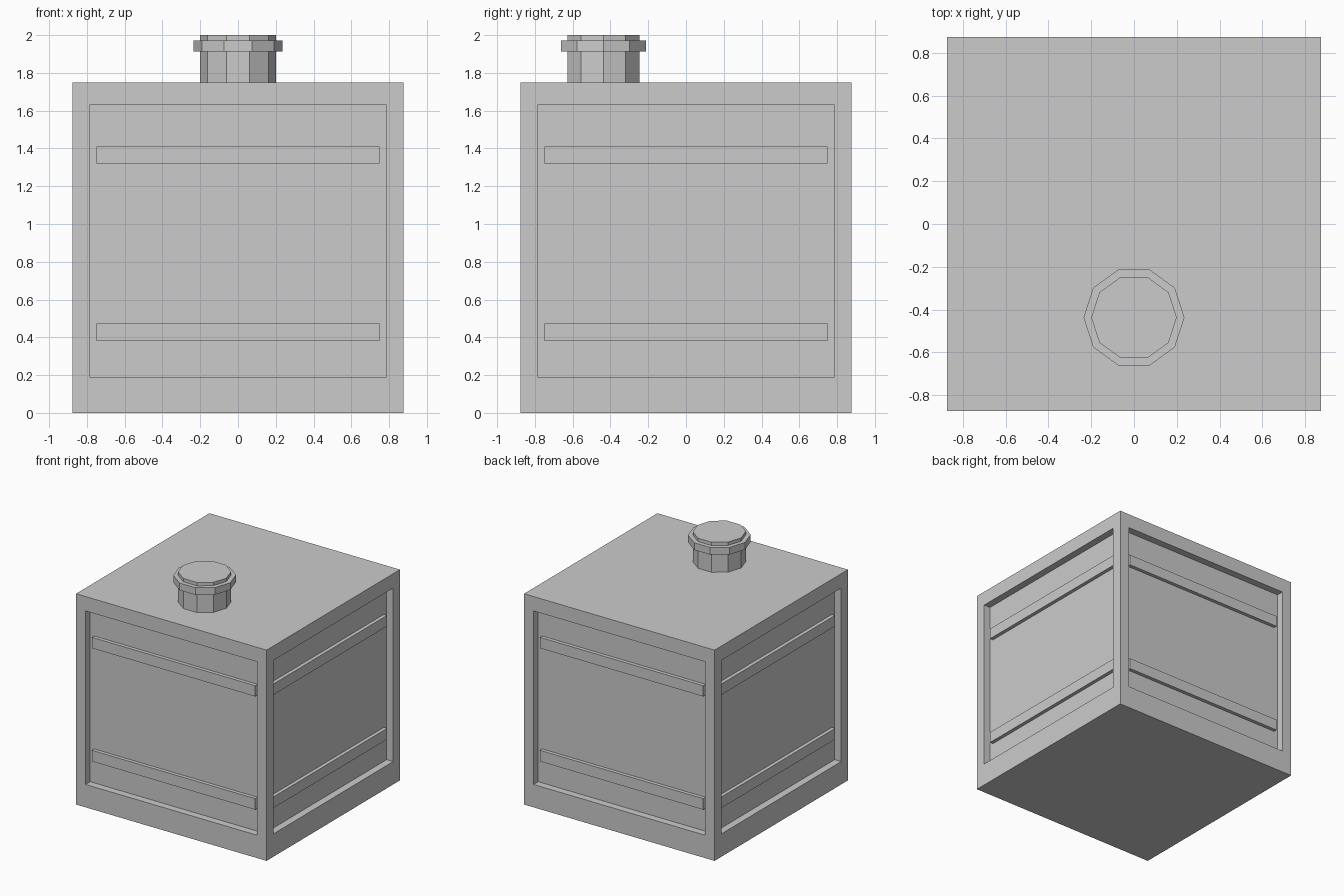
import bpy, bmesh, math
from mathutils import Matrix, Vector

if "Cube" in bpy.data.objects:
    bpy.data.objects.remove(bpy.data.objects["Cube"])

HALF, HEIGHT = 0.875, 1.75        # body half width and height
OPEN_X = 0.75                     # half width of the side openings
OPEN_Z = (0.19, 1.63)             # bottom and top of the side openings
RECESS, BAND = 0.06, 0.03         # panel depth, band thickness
CAP_Y = -0.4375

grey = bpy.data.materials.new("plain grey")
grey.diffuse_color = (0.6, 0.6, 0.6, 1)
grey.use_nodes = True
grey.node_tree.nodes["Principled BSDF"].inputs["Base Color"].default_value = grey.diffuse_color


def finish(name, bm):
    bmesh.ops.recalc_face_normals(bm, faces=bm.faces)
    mesh = bpy.data.meshes.new(name)
    bm.to_mesh(mesh)
    bm.free()
    mesh.materials.append(grey)
    obj = bpy.data.objects.new(name, mesh)
    bpy.context.collection.objects.link(obj)
    return obj


def box(bm, size, centre):
    m = Matrix.Translation(centre) @ Matrix.Diagonal((*size, 1))
    bmesh.ops.create_cube(bm, size=1, matrix=m)


def prism(name, radius, z0, z1):
    bm = bmesh.new()
    bmesh.ops.create_cone(bm, cap_ends=True, segments=10, radius1=radius,
                          radius2=radius, depth=z1 - z0,
                          matrix=Matrix.Translation((0, CAP_Y, (z0 + z1) / 2)))
    # turn so that a corner points along +x
    a = min((math.atan2(v.co.y - CAP_Y, v.co.x) for v in bm.verts), key=abs)
    bmesh.ops.rotate(bm, verts=bm.verts, cent=(0, CAP_Y, 0),
                     matrix=Matrix.Rotation(-a, 3, 'Z'))
    return finish(name, bm)


# Tank body with a recessed panel on each of the four sides
bm = bmesh.new()
box(bm, (2 * HALF, 2 * HALF, HEIGHT), (0, 0, HEIGHT / 2))
bm.normal_update()
sides = [f for f in bm.faces if abs(f.normal.z) < 0.5]
bmesh.ops.inset_individual(bm, faces=sides, thickness=HALF - OPEN_X, depth=0)
for f in sides:
    for v in f.verts:
        v.co.z = OPEN_Z[0] if v.co.z < HEIGHT / 2 else OPEN_Z[1]
bm.normal_update()
bmesh.ops.inset_individual(bm, faces=sides, thickness=0, depth=-RECESS)
finish("tank_body", bm)

# Two horizontal bands lying in each recess
for i, side in enumerate(("front", "right", "back", "left")):
    bm = bmesh.new()
    for z0, z1 in ((0.38, 0.472), (1.32, 1.41)):
        box(bm, (2 * OPEN_X, BAND, z1 - z0),
            (0, -(HALF - RECESS + BAND / 2), (z0 + z1) / 2))
    bmesh.ops.rotate(bm, verts=bm.verts, cent=Vector(),
                     matrix=Matrix.Rotation(i * math.pi / 2, 3, 'Z'))
    finish(side + "_bands", bm)

# Filler neck and its rim
prism("filler_neck", 0.2, HEIGHT, 2.0)
prism("filler_rim", 0.236, 1.912, 1.972)
